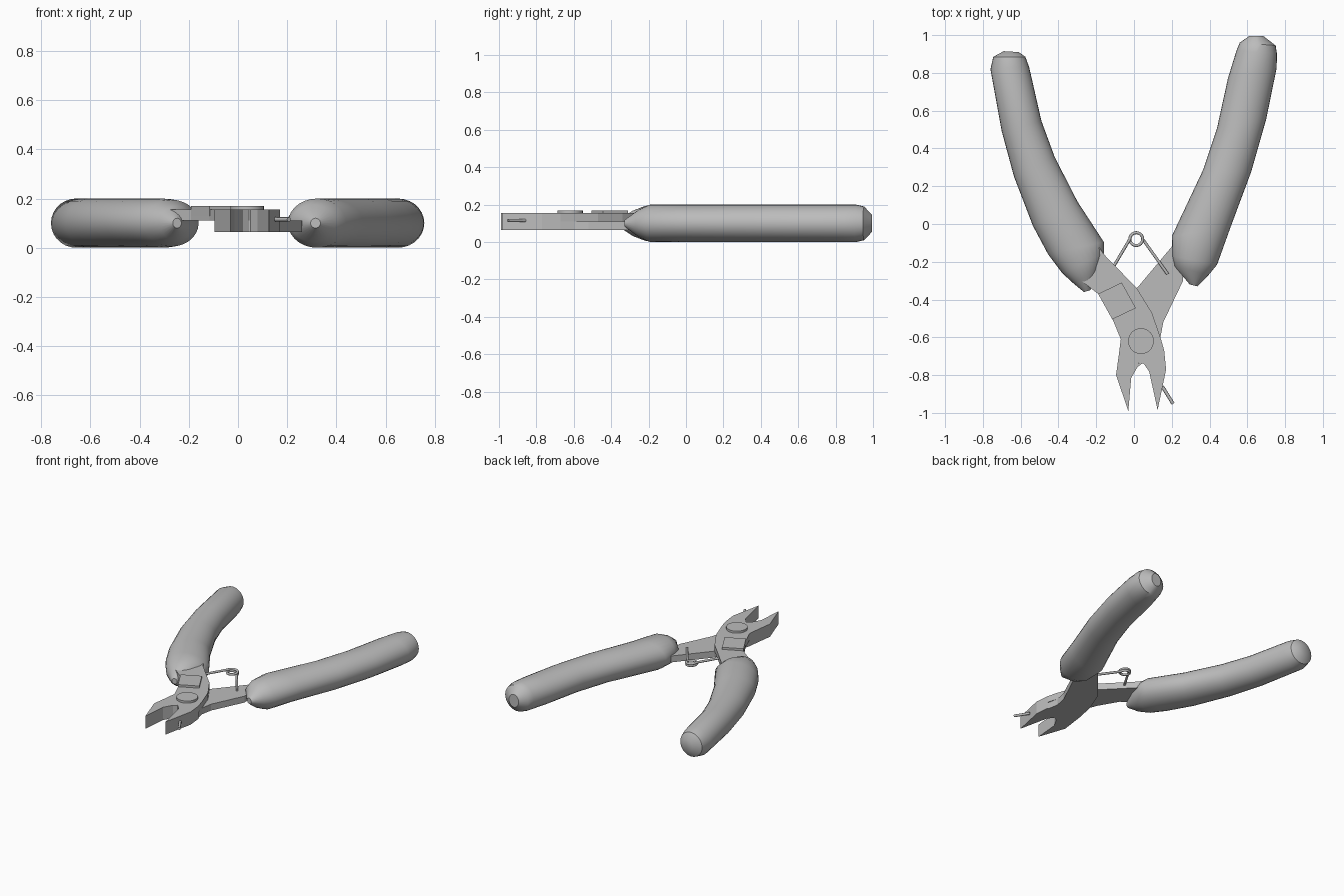
import bpy, bmesh
from math import sin, cos, pi
from mathutils import Vector

cube = bpy.data.objects.get("Cube")
if cube:
    bpy.data.objects.remove(cube)

grey = bpy.data.materials.new("plain grey")
grey.use_nodes = True
COLOR = (0.5, 0.5, 0.5, 1)
grey.diffuse_color = COLOR
grey.node_tree.nodes["Principled BSDF"].inputs["Base Color"].default_value = COLOR

LOW, MID, HIGH, RAISED = 0.065, 0.11, 0.155, 0.17


def finish(name, bm, smooth=False):
    bmesh.ops.recalc_face_normals(bm, faces=bm.faces)
    mesh = bpy.data.meshes.new(name)
    bm.to_mesh(mesh)
    bm.free()
    mesh.materials.append(grey)
    obj = bpy.data.objects.new(name, mesh)
    bpy.context.collection.objects.link(obj)
    if smooth:
        bpy.ops.object.select_all(action="DESELECT")
        obj.select_set(True)
        bpy.context.view_layer.objects.active = obj
        bpy.ops.object.shade_smooth_by_angle(angle=0.6)
    return obj


def plate(name, outline, z0, z1, smooth=False):
    """Extrude a flat outline from z0 to z1."""
    bm = bmesh.new()
    face = bm.faces.new([bm.verts.new((x, y, z0)) for x, y in outline])
    ext = bmesh.ops.extrude_face_region(bm, geom=[face])["geom"]
    verts = [v for v in ext if isinstance(v, bmesh.types.BMVert)]
    bmesh.ops.translate(bm, verts=verts, vec=(0, 0, z1 - z0))
    finish(name, bm, smooth)


def grip(name, stations, sides=28):
    """Loft ellipses between outer and inner edge points; last value is half height."""
    bm = bmesh.new()
    rings = []
    for ox, oy, ix, iy, h in stations:
        a, b = Vector((ox, oy, 0.1)), Vector((ix, iy, 0.1))
        mid, half = (a + b) / 2, (a - b) / 2
        rings.append([bm.verts.new(mid + half * cos(t) + Vector((0, 0, h * sin(t))))
                      for t in (2 * pi * k / sides for k in range(sides))])
    for r, s in zip(rings, rings[1:]):
        for k in range(sides):
            n = (k + 1) % sides
            bm.faces.new((r[k], r[n], s[n], s[k]))
    bm.faces.new(rings[0])
    bm.faces.new(rings[-1])
    finish(name, bm, True)


def wire(name, points, radius):
    curve = bpy.data.curves.new(name, "CURVE")
    curve.dimensions = "3D"
    curve.bevel_depth = radius
    curve.bevel_resolution = 2
    curve.use_fill_caps = True
    spline = curve.splines.new("POLY")
    spline.points.add(len(points) - 1)
    for p, co in zip(spline.points, points):
        p.co = (*co, 1)
    curve.materials.append(grey)
    bpy.context.collection.objects.link(bpy.data.objects.new(name, curve))


# Padded handle grips
grip("right_grip", [
    (-.69, .915, -.61, .91, .04), (-.745, .885, -.575, .885, .085),
    (-.76, .82, -.555, .83, .1), (-.70, .49, -.49, .545, .1),
    (-.635, .25, -.42, .355, .1), (-.535, -.01, -.30, .12, .1),
    (-.455, -.16, -.16, -.095, .1), (-.38, -.26, -.16, -.155, .095),
    (-.32, -.315, -.18, -.235, .07), (-.265, -.36, -.23, -.35, .02)])
grip("left_grip", [
    (.685, .995, .61, .995, .045), (.75, .945, .56, .96, .09),
    (.757, .90, .543, .92, .1), (.755, .825, .497, .77, .1),
    (.70, .555, .44, .51, .1), (.62, .275, .365, .285, .1),
    (.51, -.02, .2, -.065, .1), (.44, -.215, .203, -.17, .1),
    (.395, -.27, .215, -.225, .075), (.335, -.33, .295, -.32, .02)])

# Crossing arms, one above the other
plate("upper_arm", [
    (-.28, -.30), (-.20, -.10), (-.16, -.16), (.015, -.34), (.095, -.47),
    (.14, -.60), (.16, -.67), (.11, -.735), (.05, -.738), (-.035, -.735),
    (-.08, -.69), (-.07, -.61), (-.115, -.50), (-.19, -.37)], MID, HIGH)
plate("lower_arm", [
    (.26, -.30), (.155, -.52), (.14, -.60), (.155, -.68), (.11, -.735),
    (.045, -.738), (-.035, -.735), (-.08, -.69), (-.07, -.61), (-.04, -.48),
    (.015, -.34), (.2, -.12), (.26, -.16)], LOW, MID)

# Full-height cutting jaws
plate("right_jaw", [
    (-.08, -.69), (-.095, -.80), (-.03, -.99), (-.015, -.815),
    (.02, -.755), (.045, -.738), (-.035, -.735)], LOW, HIGH)
plate("left_jaw", [
    (.16, -.67), (.17, -.77), (.125, -.985), (.08, -.78),
    (.05, -.738), (.11, -.735)], LOW, HIGH)

# Pivot rivet and raised square pad
plate("pivot_rivet", [(.037 + .068 * cos(2 * pi * k / 32), -.62 + .068 * sin(2 * pi * k / 32))
                      for k in range(32)], MID + .02, RAISED, True)
plate("square_pad", [(-.19, -.37), (-.065, -.31), (.01, -.445), (-.115, -.505)],
      MID + .02, RAISED)

# Return spring: two legs joined by a coil
TURNS = 36
coil = []
for k in range(TURNS + 1):
    t = pi - 3 * pi * k / TURNS
    coil.append((.012 + .034 * cos(t), -.08 + .034 * sin(t), .138 - .02 * k / TURNS))
wire("return_spring", [(-.105, -.22, .138)] + coil + [(.178, -.265, .118)], .008)

# Short wire stub beside the jaw
wire("wire_stub", [(.15, -.86, .115), (.207, -.952, .115)], .009)
